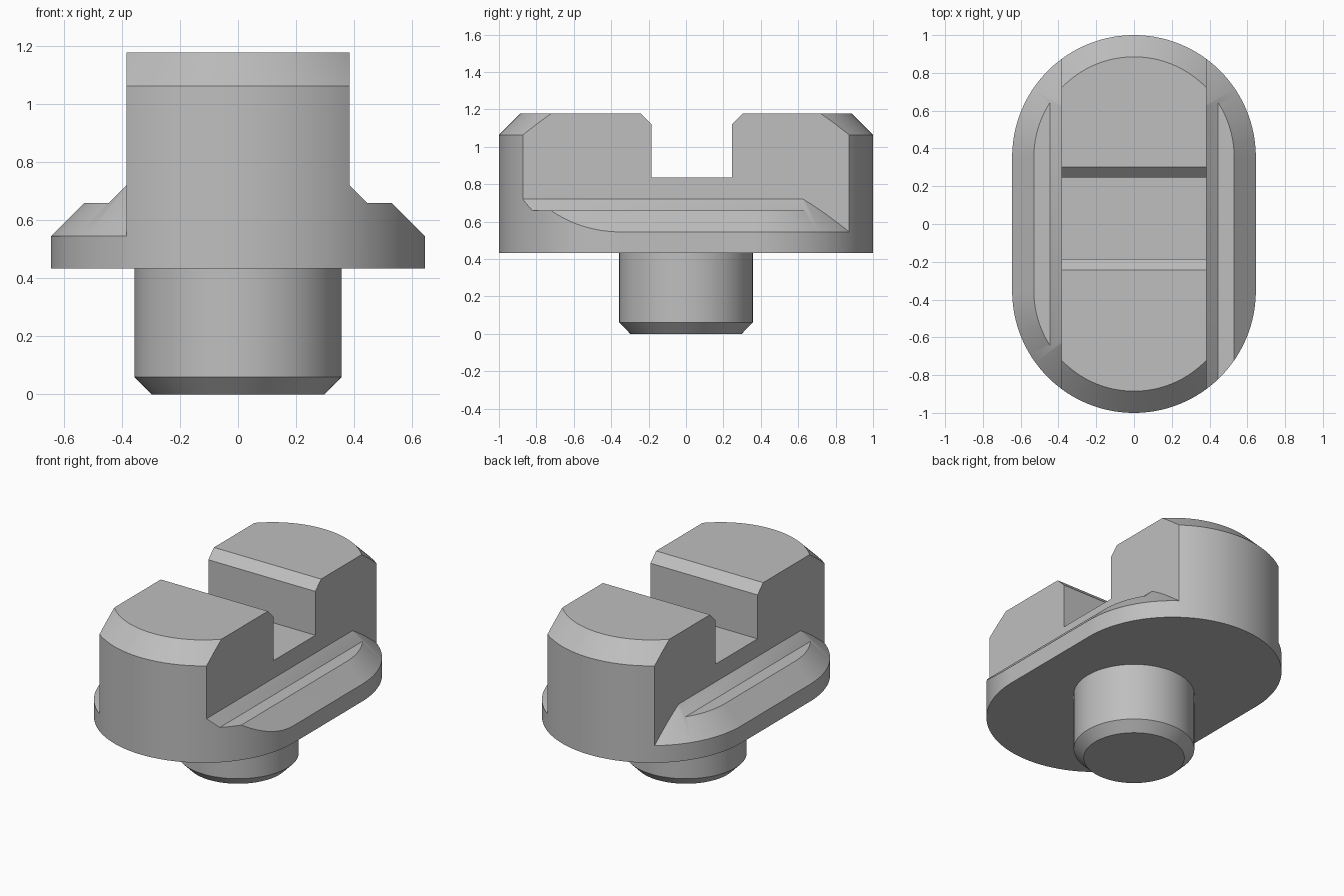
import bpy, bmesh
from math import sin, cos, pi, radians
from mathutils import Vector

cube = bpy.data.objects.get("Cube")
if cube:
    bpy.data.objects.remove(cube, do_unlink=True)

R, CY = 0.645, 0.355              # end radius and end centre of the oblong body
BASE, TOP, EDGE = 0.433, 1.178, 0.115
WALL = 0.385                      # half width of the raised block
STEPS = 40                        # segments per quarter turn

grey = bpy.data.materials.new("plain grey")
grey.use_nodes = True
grey.diffuse_color = (0.52, 0.52, 0.52, 1)
grey.node_tree.nodes["Principled BSDF"].inputs["Base Color"].default_value = grey.diffuse_color


def make(name, bm):
    bmesh.ops.recalc_face_normals(bm, faces=bm.faces)
    mesh = bpy.data.meshes.new(name)
    bm.to_mesh(mesh)
    bm.free()
    mesh.materials.append(grey)
    ob = bpy.data.objects.new(name, mesh)
    bpy.context.collection.objects.link(ob)
    return ob


def loft(name, rings):
    """Skin a stack of equal point rings and cap both ends."""
    bm = bmesh.new()
    loops = [[bm.verts.new(p) for p in ring] for ring in rings]
    n = len(loops[0])
    for a, b in zip(loops, loops[1:]):
        for i in range(n):
            j = (i + 1) % n
            bm.faces.new((a[i], a[j], b[j], b[i]))
    bm.faces.new(loops[0])
    bm.faces.new(loops[-1])
    return make(name, bm)


def oblong(r, cy, z):
    points = []
    for side, start in ((1, 0), (-1, pi)):
        for i in range(2 * STEPS + 1):
            a = start + pi * i / (2 * STEPS)
            points.append((r * cos(a), side * cy + r * sin(a), z))
    return points


def circle(r, z):
    n = 4 * STEPS
    return [(r * cos(2 * pi * i / n), r * sin(2 * pi * i / n), z) for i in range(n)]


def corner_cutter(sx, sy):
    """Quarter ring whose inner face is the sloped shoulder edge."""
    section = ((R + 0.02, 0.525), (0.245, 0.945), (1.2, 0.945), (1.2, 0.525))
    rings = []
    for i in range(STEPS + 1):
        a = pi / 2 * i / STEPS
        rings.append([(sx * r * cos(a), sy * (CY + r * sin(a)), z) for r, z in section])
    ob = loft("corner_cutter", rings)
    # Keep only the portion outside the raised block
    bm = bmesh.new()
    bm.from_mesh(ob.data)
    cut = bmesh.ops.bisect_plane(bm, geom=bm.verts[:] + bm.edges[:] + bm.faces[:],
                                 plane_co=Vector((sx * WALL, 0, 0)),
                                 plane_no=Vector((sx, 0, 0)), clear_inner=True)
    edges = [e for e in cut["geom_cut"] if isinstance(e, bmesh.types.BMEdge)]
    bmesh.ops.contextual_create(bm, geom=edges)
    bmesh.ops.recalc_face_normals(bm, faces=bm.faces)
    bm.to_mesh(ob.data)
    bm.free()
    return ob


def subtract(target, cutter):
    cutter.hide_render = True
    mod = target.modifiers.new("cut", "BOOLEAN")
    mod.operation, mod.solver, mod.object = "DIFFERENCE", "EXACT", cutter
    bpy.context.view_layer.objects.active = target
    bpy.ops.object.modifier_apply(modifier=mod.name)
    bpy.data.objects.remove(cutter, do_unlink=True)


# Oblong body with a bevelled top rim
body = loft("body", [oblong(R, CY, BASE), oblong(R, CY, TOP - EDGE),
                     oblong(R - EDGE, CY, TOP)])

# Side shoulders: sloped fillet, ledge and outer bevel
shoulder = ((WALL, 0.72), (0.445, 0.66), (0.53, 0.66), (0.695, 0.495),
            (1, 0.495), (1, 1.4), (WALL, 1.4))
for side in (1, -1):
    subtract(body, loft("side_cutter", [[(side * x, y, z) for x, z in shoulder]
                                        for y in (-1.2, 1.2)]))

# Rounded shoulder bevels at three corners; the fourth stays straight
for sx, sy in ((1, 1), (-1, 1), (-1, -1)):
    subtract(body, corner_cutter(sx, sy))

# Cross slot with bevelled lips
slot = ((-0.185, 0.835), (0.245, 0.835), (0.245, 1.12), (0.403, 1.278),
        (-0.343, 1.278), (-0.185, 1.12))
subtract(body, loft("slot_cutter", [[(x, y, z) for y, z in slot] for x in (-1, 1)]))

# Round pin with a bevelled foot
pin = loft("pin", [circle(0.298, 0), circle(0.357, 0.06), circle(0.357, 0.47)])

for ob in (body, pin):
    bpy.ops.object.select_all(action="DESELECT")
    ob.select_set(True)
    bpy.context.view_layer.objects.active = ob
    bpy.ops.object.shade_smooth_by_angle(angle=radians(25))
